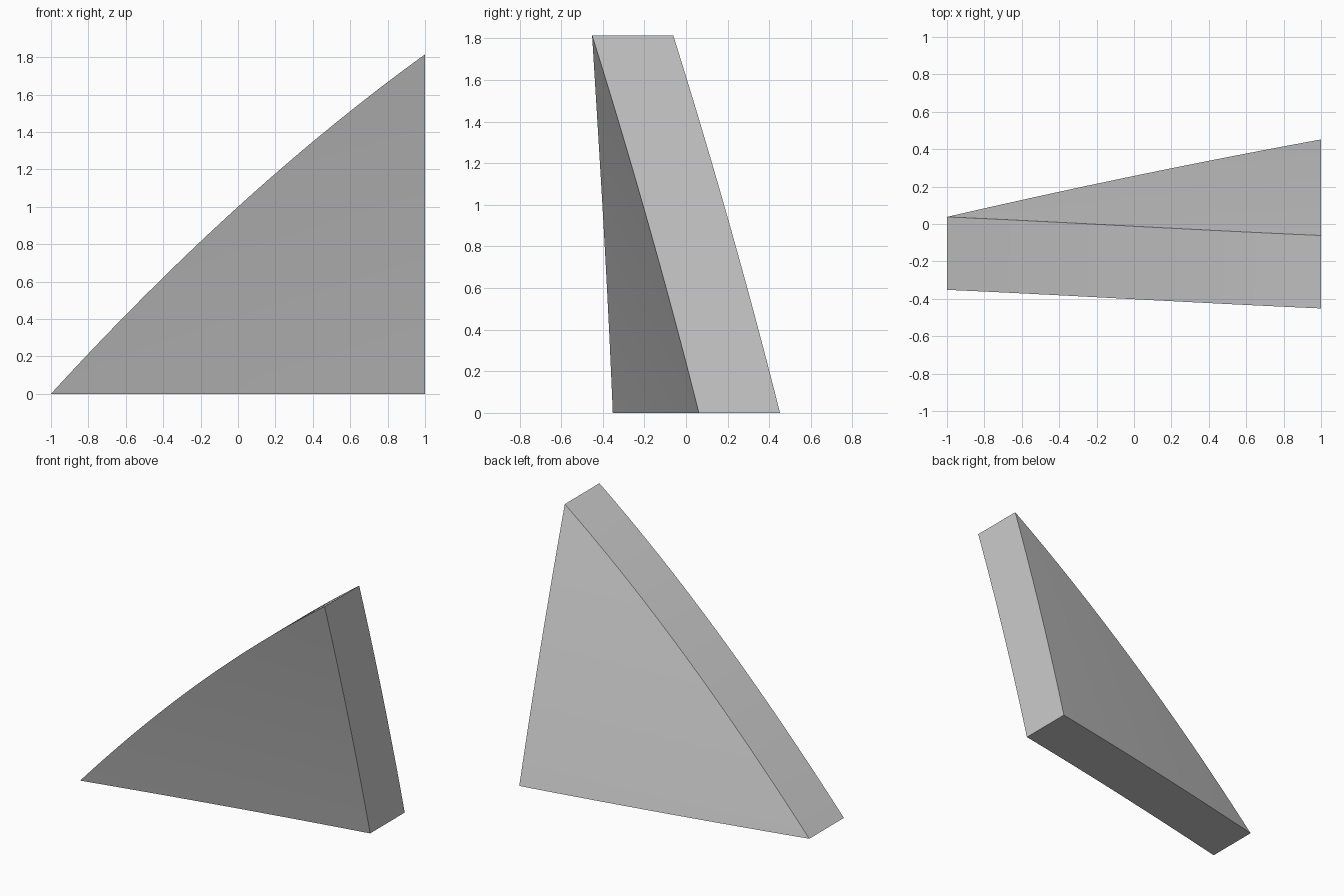
import bpy, bmesh, math

cube = bpy.data.objects.get("Cube")
if cube:
    bpy.data.objects.remove(cube, do_unlink=True)

THICKNESS = 0.39


def edge_height(x):
    """Height of the bowed sloping edge."""
    return 1.0 + 0.9075 * x - 0.0925 * x * x


def back_surface(x, z):
    """Depth of the gently domed back face."""
    return 0.257 + 0.207 * x - 0.012 * x * x - 0.252 * z - 0.017 * z * z


# Grey finish
grey = bpy.data.materials.new("plain_grey")
grey.use_nodes = True
colour = (0.6, 0.6, 0.6, 1.0)
grey.diffuse_color = colour
grey.node_tree.nodes["Principled BSDF"].inputs["Base Color"].default_value = colour

# Triangular sheet: a grid squeezed to a point at the right-hand corner
bm = bmesh.new()
bmesh.ops.create_grid(bm, x_segments=32, y_segments=12, size=1)
for v in bm.verts:
    x = v.co.x
    z = (v.co.y + 1) / 2 * edge_height(x)
    v.co = (x, back_surface(x, z), z)
bmesh.ops.remove_doubles(bm, verts=bm.verts[:], dist=0.0005)

# Thicken straight forward so front and back share one curvature
ext = bmesh.ops.extrude_face_region(bm, geom=bm.faces[:])
moved = [g for g in ext["geom"] if isinstance(g, bmesh.types.BMVert)]
bmesh.ops.translate(bm, verts=moved, vec=(0, -THICKNESS, 0))
bmesh.ops.recalc_face_normals(bm, faces=bm.faces[:])

mesh = bpy.data.meshes.new("curved_triangular_panel")
bm.to_mesh(mesh)
bm.free()
mesh.materials.append(grey)
panel = bpy.data.objects.new("curved_triangular_panel", mesh)
bpy.context.collection.objects.link(panel)

# Smooth faces, crisp rim
bpy.ops.object.select_all(action="DESELECT")
panel.select_set(True)
bpy.context.view_layer.objects.active = panel
bpy.ops.object.shade_smooth_by_angle(angle=math.radians(30))
